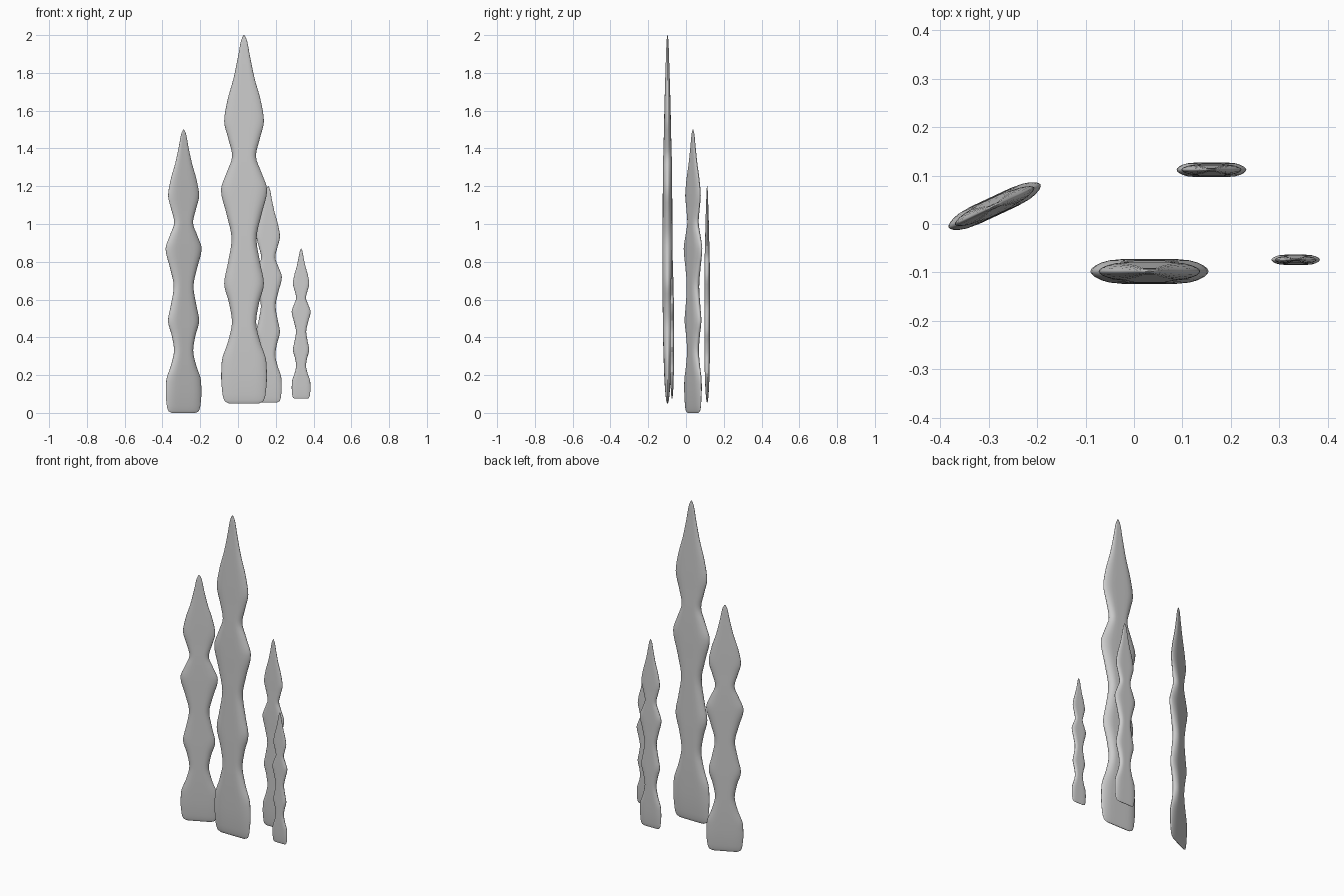
import bpy, bmesh, math
from mathutils import Matrix, Vector

if "Cube" in bpy.data.objects:
    bpy.data.objects.remove(bpy.data.objects["Cube"])

# Blade outline: height above base, half width, half thickness
PROFILE = [(0.0, 0.080, 0.002), (0.012, 0.102, 0.006), (0.05, 0.114, 0.011),
           (0.14, 0.121, 0.017), (0.22, 0.118, 0.020), (0.33, 0.084, 0.023),
           (0.43, 0.064, 0.0245), (0.53, 0.079, 0.0255), (0.635, 0.105, 0.026),
           (0.74, 0.086, 0.026), (0.87, 0.066, 0.026), (1.00, 0.092, 0.0255),
           (1.13, 0.122, 0.025), (1.22, 0.093, 0.024), (1.31, 0.063, 0.0225),
           (1.40, 0.083, 0.020), (1.495, 0.105, 0.018), (1.60, 0.089, 0.0155),
           (1.72, 0.056, 0.012), (1.84, 0.031, 0.008), (1.92, 0.016, 0.005),
           (1.95, 0.003, 0.001)]
# One quarter of the flattened cross-section
QUARTER = [(1.0, 0.0), (0.985, 0.2), (0.93, 0.45), (0.82, 0.72), (0.68, 0.92), (0.5, 1.0), (0.25, 1.0)]
HALF = QUARTER + [(0.0, 1.0)] + [(-x, y) for x, y in reversed(QUARTER)]
SECTION = HALF + [(x, -y) for x, y in reversed(HALF[1:-1])]


def smooth_rows(rows, steps=4):
    """Monotone interpolation through the outline rows."""
    def slope(i, k):
        if i in (0, len(rows) - 1):
            j = min(i, len(rows) - 2)
            return (rows[j + 1][k] - rows[j][k]) / (rows[j + 1][0] - rows[j][0])
        a = (rows[i][k] - rows[i - 1][k]) / (rows[i][0] - rows[i - 1][0])
        b = (rows[i + 1][k] - rows[i][k]) / (rows[i + 1][0] - rows[i][0])
        return 2 * a * b / (a + b) if a * b > 0 else 0.0
    out = []
    for i in range(len(rows) - 1):
        h = rows[i + 1][0] - rows[i][0]
        for s in range(steps):
            t = s / steps
            vals = [rows[i][0] + h * t]
            for k in (1, 2):
                vals.append((2*t**3 - 3*t**2 + 1) * rows[i][k] + (3*t**2 - 2*t**3) * rows[i + 1][k]
                            + h * ((t**3 - 2*t**2 + t) * slope(i, k) + (t**3 - t**2) * slope(i + 1, k)))
            out.append(vals)
    return out + [rows[-1]]


def blade(name, loc, height, half_width, angle=0.0):
    s = height / 1.95
    bm = bmesh.new()
    rings = [[bm.verts.new((x * w * half_width / 0.122, y * t * s, z * s)) for x, y in SECTION]
             for z, w, t in smooth_rows(PROFILE)]
    n = len(SECTION)
    for a, b in zip(rings, rings[1:]):
        for i in range(n):
            j = (i + 1) % n
            bm.faces.new((a[i], a[j], b[j], b[i]))
    bm.faces.new(rings[0][::-1])
    bm.faces.new(rings[-1])
    bm.transform(Matrix.Translation(Vector(loc)) @ Matrix.Rotation(math.radians(angle), 4, 'Z'))
    bmesh.ops.recalc_face_normals(bm, faces=bm.faces)
    mesh = bpy.data.meshes.new(name)
    bm.to_mesh(mesh)
    bm.free()
    obj = bpy.data.objects.new(name, mesh)
    bpy.context.collection.objects.link(obj)
    bpy.context.view_layer.objects.active = obj
    obj.select_set(True)
    bpy.ops.object.shade_smooth_by_angle(angle=math.radians(60))
    obj.select_set(False)


# Four wavy blades of different heights
blade("tall_blade", (0.032, -0.098, 0.05), 1.95, 0.122)
blade("left_blade", (-0.288, 0.037, 0.0), 1.50, 0.105, 25)
blade("back_blade", (0.16, 0.112, 0.055), 1.145, 0.072)
blade("small_blade", (0.334, -0.074, 0.075), 0.795, 0.050)
